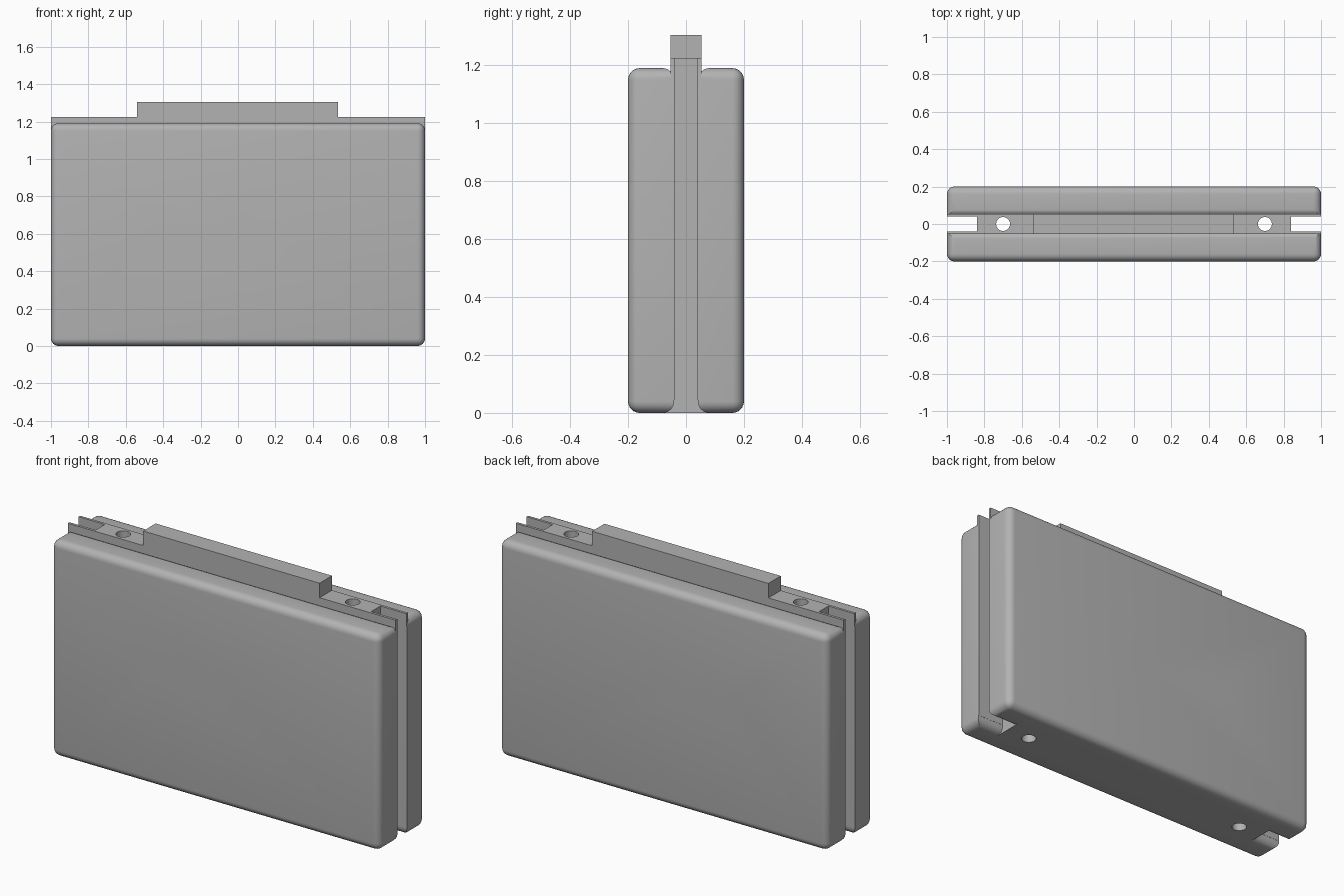
import bpy, bmesh, math
from mathutils import Matrix, Vector

if "Cube" in bpy.data.objects:
    bpy.data.objects.remove(bpy.data.objects["Cube"])

grey = bpy.data.materials.new("plain_grey")
grey.diffuse_color = (0.45, 0.45, 0.45, 1)
grey.use_nodes = True
grey.node_tree.nodes["Principled BSDF"].inputs["Base Color"].default_value = grey.diffuse_color


def finish(bm, name):
    bmesh.ops.recalc_face_normals(bm, faces=bm.faces)
    me = bpy.data.meshes.new(name)
    bm.to_mesh(me)
    bm.free()
    me.materials.append(grey)
    ob = bpy.data.objects.new(name, me)
    bpy.context.collection.objects.link(ob)
    return ob


def box(name, lo, hi, radius=0, keep_sharp=None):
    """Box from corner to corner, edges rounded except those chosen by keep_sharp."""
    bm = bmesh.new()
    bmesh.ops.create_cube(bm, size=1)
    lo, hi = Vector(lo), Vector(hi)
    for v in bm.verts:
        v.co = Vector(((hi[i] if v.co[i] > 0 else lo[i]) for i in range(3)))
    if radius:
        edges = [e for e in bm.edges if not keep_sharp(e)]
        bmesh.ops.bevel(bm, geom=edges, offset=radius, segments=6,
                        profile=0.5, affect='EDGES')
    return finish(bm, name)


def drill(name, start, end, radius):
    """Cylinder cutter between two points."""
    start, end = Vector(start), Vector(end)
    axis = end - start
    bm = bmesh.new()
    bmesh.ops.create_cone(bm, cap_ends=True, segments=48, radius1=radius,
                          radius2=radius, depth=axis.length)
    turn = axis.to_track_quat('Z', 'Y').to_matrix().to_4x4()
    bm.transform(Matrix.Translation((start + end) / 2) @ turn)
    return finish(bm, name)


def combine(body, other, operation):
    mod = body.modifiers.new("combine", 'BOOLEAN')
    mod.operation = operation
    mod.solver = 'EXACT'
    mod.object = other
    bpy.context.view_layer.objects.active = body
    bpy.ops.object.modifier_apply(modifier=mod.name)
    bpy.data.objects.remove(other, do_unlink=True)


# Centre core, raised tab and wide foot strip
body = box("block_body", (-0.84, -0.054, 0), (0.84, 0.054, 1.225))
parts = [
    box("top_tab", (-0.54, -0.054, 1.1), (0.535, 0.054, 1.305)),
    box("foot_strip", (-0.84, -0.085, 0), (0.84, 0.085, 0.05)),
]

for s in (-1, 1):
    # Rounded side plate, its inner upright edges left sharp
    ys = sorted((s * 0.041, s * 0.2))

    def inner_upright(e, s=s):
        a, b = e.verts
        return abs(a.co.z - b.co.z) > 0.5 and abs(a.co.y) < 0.1
    parts.append(box("side_plate", (-1, ys[0], 0), (1, ys[1], 1.19), 0.04, inner_upright))
    # Thin lips lining the end slots
    for t in (-1, 1):
        xs = sorted((t * 0.8, t * 0.999))
        ys = sorted((s * 0.04, s * 0.054))
        parts.append(box("slot_lip", (xs[0], ys[0], 0.045), (xs[1], ys[1], 1.225)))

for p in parts:
    combine(body, p, 'UNION')

# Cross holes, counterbored from opposite faces, and upright end holes
holes = [
    drill("hole", (0, -0.3, 0.6), (0, 0.3, 0.6), 0.052),
    drill("hole", (0, -0.3, 0.6), (0, 0.0, 0.6), 0.095),
    drill("hole", (-0.4, -0.3, 0.6), (-0.4, 0.3, 0.6), 0.052),
    drill("hole", (-0.4, -0.13, 0.6), (-0.4, 0.3, 0.6), 0.095),
]
for s in (-1, 1):
    holes.append(drill("hole", (s * 0.7, 0, -0.1), (s * 0.7, 0, 1.4), 0.037))
    holes.append(drill("hole", (s * 0.7, 0, -0.1), (s * 0.7, 0, 0.6), 0.065))
for h in holes:
    combine(body, h, 'DIFFERENCE')

# Smooth rounded edges, crisp corners
bpy.ops.object.select_all(action='DESELECT')
body.select_set(True)
bpy.context.view_layer.objects.active = body
bpy.ops.object.shade_smooth_by_angle(angle=math.radians(30))
